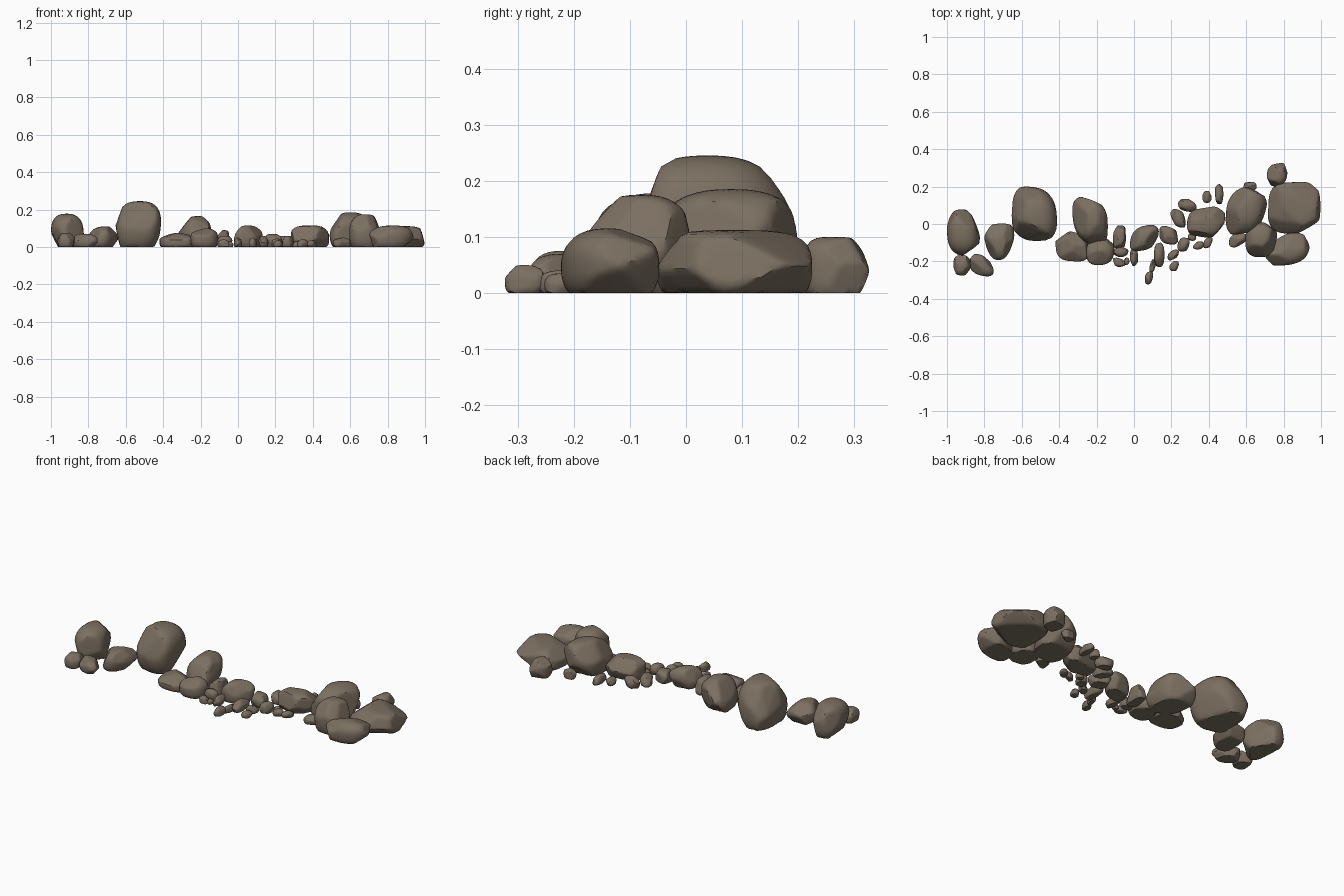
import bpy
import bmesh
import math
import random
from mathutils import Vector

default_cube = bpy.data.objects.get("Cube")
if default_cube:
    bpy.data.objects.remove(default_cube, do_unlink=True)

# One weathered stone colour
stone = bpy.data.materials.new("brown_grey_stone")
stone_colour = (0.2, 0.16, 0.12, 1)
stone.use_nodes = True
stone.diffuse_color = stone_colour
shader = next(n for n in stone.node_tree.nodes if n.type == "BSDF_PRINCIPLED")
shader.inputs["Base Color"].default_value = stone_colour
shader.inputs["Roughness"].default_value = 0.9

rng = random.Random(7)


def random_direction():
    """Even spread of directions, used for the worn facets."""
    height = rng.uniform(-0.6, 0.9)
    angle = rng.uniform(0, math.tau)
    radius = math.sqrt(1 - height * height)
    return Vector((radius * math.cos(angle), radius * math.sin(angle), height))


def rock(name, x, y, width, depth, height, lean=0.0, taper=0.0,
         tip=(0, 0), square=2.6, detail=4):
    """Worn stone with a flat base, filling the given box on the ground.
    lean stretches it along a diagonal, taper widens it towards the back,
    tip shifts its top sideways and square makes it boxier."""
    bm = bmesh.new()
    bmesh.ops.create_icosphere(bm, subdivisions=detail, radius=1)
    facets = [(random_direction(), rng.uniform(0.82, 0.96)) for _ in range(10)]
    for vert in bm.verts:
        # Slightly boxy ball, then pressed against each facet plane
        co = vert.co.copy()
        co /= sum(abs(c) ** square for c in co) ** (1 / square)
        for normal, offset in facets:
            excess = co.dot(normal) - offset
            if excess > 0:
                co -= normal * excess * 0.9
        co.z = max(co.z, -0.68)
        co.x *= 1 + taper * co.y
        co.x, co.y = co.x + lean * co.y, co.y + lean * co.x
        co.x += tip[0] * co.z
        co.y += tip[1] * co.z
        vert.co = co

    # Fit the stone to its box
    size = (width, depth, height)
    centre = (x, y, height / 2)
    for axis in range(3):
        values = [v.co[axis] for v in bm.verts]
        low, high = min(values), max(values)
        for vert in bm.verts:
            share = (vert.co[axis] - low) / (high - low) - 0.5
            vert.co[axis] = centre[axis] + share * size[axis]

    mesh = bpy.data.meshes.new(name)
    bm.to_mesh(mesh)
    bm.free()
    mesh.materials.append(stone)
    obj = bpy.data.objects.new(name, mesh)
    bpy.context.collection.objects.link(obj)
    bpy.ops.object.select_all(action="DESELECT")
    obj.select_set(True)
    bpy.context.view_layer.objects.active = obj
    bpy.ops.object.shade_smooth_by_angle(angle=math.radians(35))


# Boulders at the right end of the line
rock("end_boulder_right", -0.912, -0.045, 0.175, 0.245, 0.178, lean=-0.03, tip=(-0.05, 0))
rock("tall_boulder", -0.533, 0.055, 0.243, 0.29, 0.245, lean=-0.07, tip=(0.12, -0.1))
rock("wedge_stone_right", -0.72, -0.095, 0.16, 0.195, 0.11, lean=0.03, taper=0.35, tip=(0.15, 0))
rock("foot_stone_right_outer", -0.92, -0.22, 0.09, 0.11, 0.075)
rock("foot_stone_right_inner", -0.815, -0.22, 0.13, 0.12, 0.07, lean=-0.2)

# Middle group
rock("low_stone_middle", -0.33, -0.12, 0.18, 0.16, 0.075, lean=-0.06, square=3.2)
rock("pointed_boulder", -0.235, 0.018, 0.19, 0.255, 0.165, lean=-0.15, tip=(0.2, 0))
rock("front_stone_middle", -0.18, -0.145, 0.15, 0.15, 0.1, lean=0.05)
rock("upright_stone_middle", -0.078, -0.07, 0.07, 0.125, 0.09, square=3.2)
rock("slanted_stone_middle", 0.055, -0.075, 0.155, 0.14, 0.115, lean=0.18)
rock("round_stone_middle", 0.185, -0.06, 0.1, 0.1, 0.07, lean=-0.12)
rock("long_stone_middle", 0.385, 0.01, 0.205, 0.165, 0.115, lean=0.1, square=3.2)

# Boulders piled at the left end of the line
rock("pile_boulder_back", 0.6, 0.07, 0.22, 0.255, 0.185, lean=0.1, tip=(0, 0.1))
rock("pile_boulder_front", 0.68, -0.085, 0.17, 0.185, 0.175, lean=0.03)
rock("pile_slab_front", 0.82, -0.135, 0.235, 0.175, 0.115, lean=0.12, tip=(0.1, 0))
rock("pile_slab_wide", 0.857, 0.087, 0.28, 0.275, 0.112, lean=0.03, square=3.6)
rock("outlying_stone_back", 0.765, 0.264, 0.11, 0.125, 0.1, lean=0.14, square=3.2)
rock("wedged_stone_back", 0.62, 0.2, 0.07, 0.05, 0.06)
rock("wedged_stone_front", 0.555, -0.085, 0.095, 0.08, 0.05, lean=0.15)

# Pebbles: x, y, width, depth, height, lean
pebbles_back = [
    (0.455, 0.16, 0.045, 0.11, 0.05, 0),
    (0.39, 0.145, 0.05, 0.065, 0.045, 0),
    (0.285, 0.1, 0.1, 0.07, 0.06, -0.12),
    (0.235, 0.03, 0.08, 0.1, 0.06, -0.2),
]
pebbles_front = [
    (0.265, -0.11, 0.065, 0.075, 0.06, 0.1),
    (0.215, -0.225, 0.05, 0.055, 0.035, 0.1),
    (0.135, -0.165, 0.055, 0.13, 0.06, 0),
    (0.08, -0.288, 0.045, 0.07, 0.05, 0.1),
    (0, -0.175, 0.045, 0.1, 0.05, 0),
    (0.1, -0.225, 0.035, 0.075, 0.04, 0.2),
    (-0.07, -0.15, 0.08, 0.055, 0.06, 0.1),
    (-0.08, -0.205, 0.065, 0.05, 0.04, -0.15),
    (-0.04, -0.2, 0.03, 0.04, 0.03, 0),
    (0.345, -0.115, 0.06, 0.045, 0.04, 0.2),
    (0.395, -0.1, 0.05, 0.06, 0.035, 0.2),
    (0.21, -0.165, 0.06, 0.06, 0.045, 0.2),
    (0.31, -0.07, 0.045, 0.04, 0.03, 0),
]
for group, pebbles in (("back", pebbles_back), ("front", pebbles_front)):
    for index, (*place, lean) in enumerate(pebbles, start=1):
        rock(f"pebble_{group}_{index}", *place, lean=lean, detail=3)
